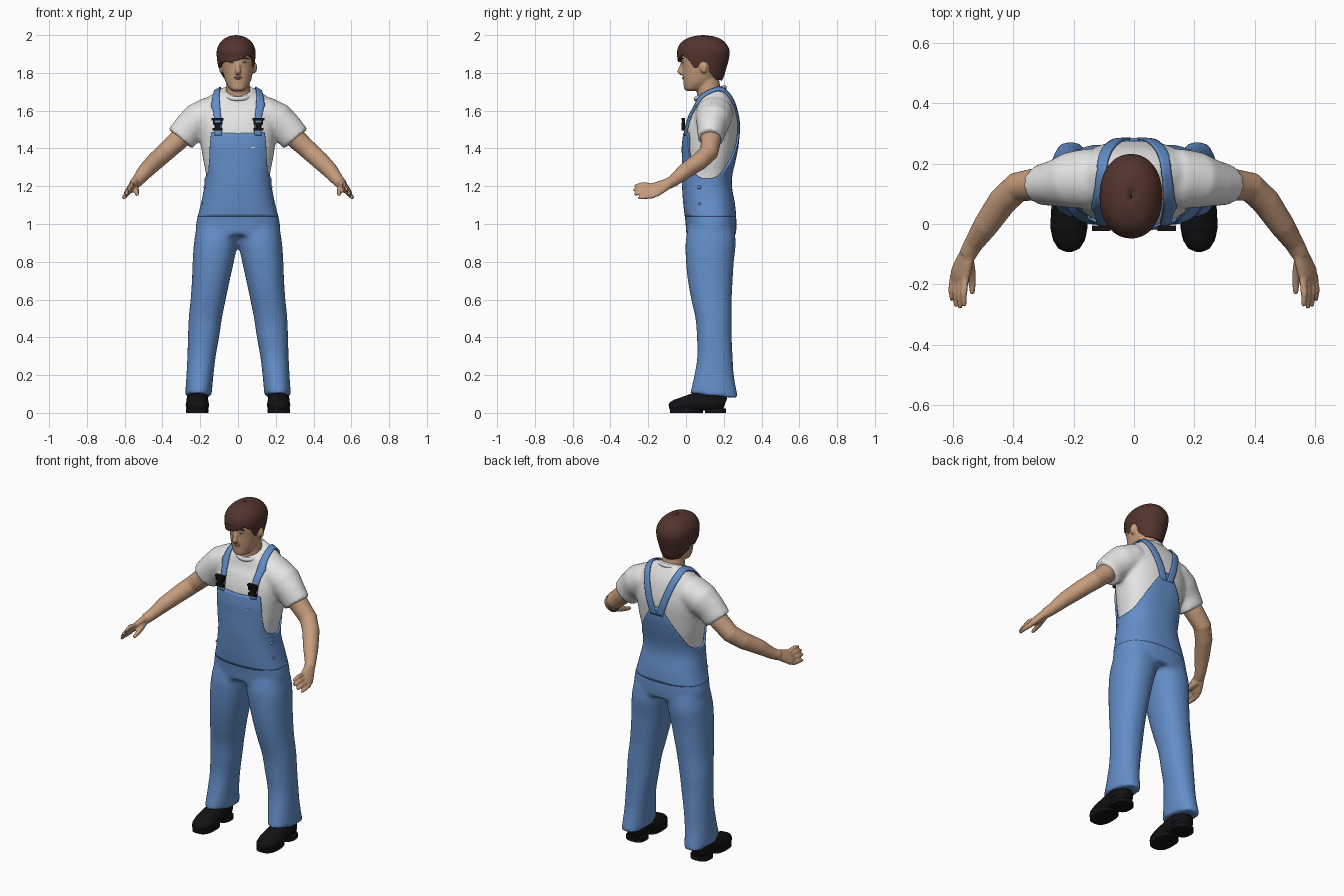
import bpy, bmesh, math
from mathutils import Vector, Matrix

if "Cube" in bpy.data.objects:
    bpy.data.objects.remove(bpy.data.objects["Cube"])

def material(name, rgb):
    m = bpy.data.materials.new(name)
    m.diffuse_color = (*rgb, 1)
    m.use_nodes = True
    m.node_tree.nodes["Principled BSDF"].inputs["Base Color"].default_value = m.diffuse_color
    return m

DENIM = material("denim_blue", (0.125, 0.27, 0.58))
WHITE = material("shirt_white", (0.78, 0.78, 0.78))
SKIN = material("skin", (0.56, 0.33, 0.20))
HAIR = material("hair_brown", (0.085, 0.034, 0.027))
BLACK = material("black", (0.006, 0.006, 0.007))
LIP = material("lip", (0.42, 0.20, 0.14))
IRIS = material("eye_blue", (0.05, 0.11, 0.2))

# ---------- helpers ----------
def smooth_at(table, t):
    """Smooth interpolation of rows keyed by their first column."""
    n = len(table)
    t = min(max(t, table[0][0]), table[-1][0])
    i = max(k for k in range(n - 1) if table[k][0] <= t)
    a, b = table[i], table[i + 1]
    p, q = table[max(i - 1, 0)], table[min(i + 2, n - 1)]
    h = b[0] - a[0]
    u = (t - a[0]) / h
    out = []
    for k in range(1, len(a)):
        ma = (b[k] - p[k]) / (b[0] - p[0]) * h
        mb = (q[k] - a[k]) / (q[0] - a[0]) * h
        out.append((2*u**3 - 3*u**2 + 1)*a[k] + (u**3 - 2*u**2 + u)*ma
                   + (3*u**2 - 2*u**3)*b[k] + (u**3 - u**2)*mb)
    return out

def linear_at(table, t):
    for (a, va), (b, vb) in zip(table, table[1:]):
        if t <= b:
            return va + (vb - va) * max(t - a, 0) / (b - a)
    return table[-1][1]

def skin_rings(bm, rings, cap=True, closed=True):
    vs = [[bm.verts.new(c) for c in r] for r in rings]
    n = len(vs[0])
    for r, s in zip(vs, vs[1:]):
        for i in range(n if closed else n - 1):
            j = (i + 1) % n
            bm.faces.new((r[i], r[j], s[j], s[i]))
    if cap:
        bm.faces.new(vs[0])
        bm.faces.new(vs[-1])

def oval(row, z, a, p=2.5, cx=0):
    """Point on a superellipse; a = 0 is the front, row = half width, front, back."""
    w, yf, yb = row
    f = lambda v: math.copysign(abs(v) ** (2 / p), v)
    return Vector((cx + w * f(math.sin(a)), (yf + yb) / 2 - (yb - yf) / 2 * f(math.cos(a)), z))

def angles(n):
    return [2 * math.pi * i / n - math.pi for i in range(n)]

def tube(bm, pts, radii, side=(0, 0, 1), n=20):
    pts = [Vector(p) for p in pts]
    rings = []
    for i, p in enumerate(pts):
        d = (pts[min(i + 1, len(pts) - 1)] - pts[max(i - 1, 0)]).normalized()
        s = Vector(side)
        s = (s - d * s.dot(d)).normalized()
        r = radii[i] if isinstance(radii[i], tuple) else (radii[i], radii[i])
        rings.append([p + s * r[0] * math.cos(a) + d.cross(s) * r[1] * math.sin(a) for a in angles(n)])
    skin_rings(bm, rings)

def ball(bm, c, size):
    bmesh.ops.create_uvsphere(bm, u_segments=16, v_segments=10, radius=1,
                              matrix=Matrix.Translation(c) @ Matrix.Diagonal((*size, 1)))

def box(bm, c, size):
    bmesh.ops.create_cube(bm, size=1, matrix=Matrix.Translation(c) @ Matrix.Diagonal((*size, 1)))

def finish(bm, name, mat, voxel=0, relax=5, thick=0):
    bmesh.ops.recalc_face_normals(bm, faces=bm.faces)
    me = bpy.data.meshes.new(name)
    bm.to_mesh(me)
    bm.free()
    ob = bpy.data.objects.new(name, me)
    bpy.context.collection.objects.link(ob)
    me.materials.append(mat)
    bpy.context.view_layer.objects.active = ob
    ob.select_set(True)
    bpy.ops.object.shade_smooth_by_angle(angle=math.radians(45))
    ob.select_set(False)
    if voxel:
        m = ob.modifiers.new("blend", 'REMESH')
        m.mode, m.voxel_size, m.use_smooth_shade = 'VOXEL', voxel, True
        s = ob.modifiers.new("relax", 'SMOOTH')
        s.factor, s.iterations = 0.5, relax
    if thick:
        m = ob.modifiers.new("thickness", 'SOLIDIFY')
        m.thickness, m.offset = thick, -1
    return ob

def wrap(name, mat, profile, lo, hi, p, cx=0, n=128, rows=28, thick=0.01):
    """Open garment or hair shell between two edge heights given per angle."""
    bm = bmesh.new()
    rings = []
    for k in range(rows + 1):
        zs = [(a, lo(a) + (hi(a) - lo(a)) * k / rows) for a in angles(n)]
        rings.append([oval(smooth_at(profile, z), z, a, p, cx) for a, z in zs])
    skin_rings(bm, rings, cap=False)
    return finish(bm, name, mat, thick=thick)

# ---------- shirt: torso, sleeves ----------
SHIRT = [(1.12, .17, .0, .235), (1.25, .168, -.008, .235), (1.35, .186, -.01, .255),
         (1.45, .2, -.01, .27), (1.52, .207, .0, .275), (1.58, .205, .02, .268),
         (1.63, .19, .04, .25), (1.67, .155, .05, .225), (1.70, .11, .055, .205), (1.715, .08, .06, .195)]
bm = bmesh.new()
rings = []
for k in range(41):
    z = 1.12 + .595 * k / 40
    ring = [oval(smooth_at(SHIRT, z), z, a, 2.4) for a in angles(64)]
    for v in ring:
        v.z += .4 * (v.y - .14) * min(max((z - 1.58) / .12, 0), 1)
    rings.append(ring)
skin_rings(bm, rings)
for s in (-1, 1):
    tube(bm, [(s*.06, .15, 1.6), (s*.15, .15, 1.585), (s*.21, .145, 1.55), (s*.26, .135, 1.505), (s*.305, .13, 1.45)],
         [.08, (.088, .1), (.094, .093), (.085, .077), (.082, .067)], n=32)
shirt = finish(bm, "shirt", WHITE, voxel=.011)

bm = bmesh.new()
collar = [Vector((.08*math.sin(a), .128 - .078*math.cos(a), 1.693 - .03*math.cos(a))) for a in angles(40)]
skin_rings(bm, [[c + Vector((c.x, c.y - .128, 0)).normalized() * .009 * math.cos(b) + Vector((0, 0, .012*math.sin(b)))
                 for b in angles(10)] for c in collar + collar[:1]], cap=False)
finish(bm, "shirt_collar", WHITE)

# ---------- overalls: trousers, bib, straps ----------
HIPS = [(.9, .222, .002, .262), (1.0, .222, -.002, .267), (1.1, .198, -.014, .26), (1.2, .179, -.021, .243),
        (1.26, .178, -.023, .246), (1.35, .195, -.022, .266), (1.42, .207, -.022, .279), (1.55, .214, -.004, .287)]
LEG = [(.09, .14, .28, .022, .276), (.2, .13, .273, .045, .254), (.3, .118, .268, .06, .247),
       (.4, .1, .265, .058, .242), (.5, .085, .261, .05, .242), (.6, .065, .251, .028, .242),
       (.7, .044, .244, .01, .247), (.8, .022, .24, .0, .253), (.9, .0, .233, -.002, .263), (.98, -.02, .22, .01, .255)]
bm = bmesh.new()
skin_rings(bm, [[oval(smooth_at(HIPS, z), z, a, 2.4) for a in angles(64)] for z in [.94 + .02*k for k in range(13)]])
for s in (-1, 1):
    rings = []
    for k in range(46):
        z = .09 + .89 * k / 45
        x0, x1, yf, yb = smooth_at(LEG, z)
        ring = [oval(((x1 - x0) / 2, yf, yb), z, a, 2.2, s*(x0 + x1) / 2) for a in angles(40)]
        for v in ring:
            v.z -= .1 * (v.y - .15) * max(1 - (z - .09) / .2, 0)
        rings.append(ring)
    skin_rings(bm, rings)
finish(bm, "trousers", DENIM, voxel=.012)

FRONT_EDGE = [(0, 1.48), (.127, 1.485), (.134, 1.44), (.145, 1.36), (.165, 1.28), (.19, 1.24)]
BACK_EDGE = [(0, 1.50), (.03, 1.49), (.08, 1.41), (.12, 1.345), (.165, 1.27), (.19, 1.24)]
def bib_edge(a):
    q = oval((.19, -1, 1), 0, a, 2.4)
    return linear_at(FRONT_EDGE if q.y < 0 else BACK_EDGE, abs(q.x))
wrap("bib", DENIM, HIPS, lambda a: 1.04, bib_edge, 2.4, n=160)

STRAP = [(0, .108, -.012, 1.47), (1, .112, .0, 1.56), (2, .122, .05, 1.66), (3, .122, .12, 1.72),
         (4, .115, .19, 1.73), (5, .09, .25, 1.66), (6, .06, .285, 1.57), (7, .02, .285, 1.45)]
for s, side in ((-1, "right"), (1, "left")):
    bm = bmesh.new()
    rings = []
    for k in range(57):
        x, y, z = smooth_at(STRAP, k / 8)
        rings.append([(s*(x + .0105 * j), y, z) for j in (-2, -1, 0, 1, 2)])
    skin_rings(bm, rings, cap=False, closed=False)
    ob = finish(bm, side + "_strap", DENIM)
    m = ob.modifiers.new("lay_on_shirt", 'SHRINKWRAP')
    m.target, m.wrap_mode, m.offset = shirt, 'ABOVE_SURFACE', .008
    m = ob.modifiers.new("thickness", 'SOLIDIFY')
    m.thickness, m.offset = .008, 0

# buckles, side buttons, bib label
bm = bmesh.new()
for s in (-1, 1):
    for dz, w, h in ((.03, .062, .012), (.008, .05, .01), (-.006, .03, .032), (-.024, .052, .014)):
        box(bm, (s*.108, -.014, 1.525 + dz), (w, .018, h))
    for dx in (-.021, .021):
        box(bm, (s*.108 + dx, -.014, 1.542), (.009, .016, .03))
finish(bm, "strap_buckles", BLACK)
bm = bmesh.new()
for s in (-1, 1):
    ball(bm, (s*.174, .07, 1.195), (.008, .01, .01))
    ball(bm, (s*.19, .07, 1.11), (.007, .007, .007))
finish(bm, "side_buttons", DENIM)
bm = bmesh.new()
box(bm, (.08, -.0165, 1.405), (.018, .008, .006))
finish(bm, "bib_label", WHITE)

# ---------- arms and hands ----------
for s, side in ((-1, "right"), (1, "left")):
    bm = bmesh.new()
    P = lambda *pts: [(s*x, y, z) for x, y, z in pts]
    across = (s*.6, 0, -.78)
    tube(bm, P((.25, .13, 1.51), (.32, .132, 1.44), (.385, .122, 1.38), (.435, .075, 1.335), (.49, -.005, 1.28),
               (.53, -.065, 1.23), (.55, -.1, 1.21)), [.058, .054, .05, .048, .042, .032, .029])
    tube(bm, P((.543, -.08, 1.222), (.56, -.125, 1.2), (.575, -.165, 1.18), (.578, -.19, 1.174)),
         [(.026, .022), (.038, .021), (.046, .019), (.044, .014)], side=across)
    for k, length in ((-1.5, .088), (-.5, .096), (.5, .09), (1.5, .07)):
        x, z = .577 + .0135 * k, 1.175 - .0185 * k
        tube(bm, P((x, -.17, z), (x + .006, -.185 - length*.5, z + .002 - .004*k), (x + .004, -.185 - length, z - .006 - .003*k)),
             [.0125, .0115, .008], n=10)
    tube(bm, P((.55, -.11, 1.195), (.54, -.155, 1.18), (.535, -.195, 1.165), (.535, -.232, 1.155)),
         [.02, .017, .013, .009], n=10)
    finish(bm, side + "_arm", SKIN, voxel=.006, relax=3)

# ---------- head ----------
HEAD = [(1.705, .026, -.002, .06), (1.715, .043, -.01, .09), (1.75, .065, -.013, .14), (1.79, .076, -.018, .175),
        (1.83, .084, -.02, .192), (1.88, .088, -.026, .2), (1.93, .08, -.016, .195), (1.97, .055, .01, .16), (1.985, .02, .05, .12)]
bm = bmesh.new()
skin_rings(bm, [[oval(smooth_at(HEAD, z), z, a, 2.2) for a in angles(40)] for z in [1.705 + .01*k for k in range(29)]])
tube(bm, [(0, .135, 1.6), (0, .13, 1.66), (0, .12, 1.71), (0, .11, 1.79)], [.08, (.07, .07), (.064, .064), (.06, .06)], side=(1, 0, 0))
tube(bm, [(0, -.018, 1.86), (0, -.026, 1.83), (0, -.034, 1.806), (0, -.022, 1.795)], [.007, .011, .015, .012], side=(1, 0, 0), n=12)
for s in (-1, 1):
    ball(bm, (s*.088, .095, 1.828), (.013, .02, .03))
finish(bm, "head", SKIN, voxel=.006, relax=3)

# eyes, brows, mouth
for name, mat, c, size in (("eye", WHITE, (.034, -.016, 1.858), (.014, .007, .006)),
                           ("iris", IRIS, (.034, -.021, 1.858), (.006, .004, .0058)),
                           ("brow", HAIR, (.038, -.018, 1.876), (.019, .008, .0035))):
    bm = bmesh.new()
    for s in (-1, 1):
        ball(bm, (s*c[0], c[1], c[2]), size)
    finish(bm, name + "s", mat)
bm = bmesh.new()
ball(bm, (0, -.014, 1.776), (.022, .007, .003))
ball(bm, (0, -.013, 1.769), (.018, .007, .0035))
finish(bm, "lips", LIP)

# hair shell with a side-swept fringe
HAIRCUT = [(1.74, .066, -.02, .18), (1.78, .08, -.03, .2), (1.83, .094, -.04, .215), (1.88, .102, -.046, .228),
           (1.92, .102, -.046, .23), (1.955, .088, -.03, .212), (1.98, .064, .0, .182), (1.995, .032, .045, .14), (2.0, .003, .085, .095)]
HAIRLINE = [(-180, 1.758), (-130, 1.765), (-108, 1.80), (-94, 1.84), (-80, 1.825), (-66, 1.845), (-45, 1.855), (-10, 1.86),
            (15, 1.872), (38, 1.895), (58, 1.87), (72, 1.825), (82, 1.825), (94, 1.84), (108, 1.80), (130, 1.765), (180, 1.758)]
wrap("hair", HAIR, HAIRCUT, lambda a: linear_at(HAIRLINE, math.degrees(a)), lambda a: 2.0, 2.15, cx=-.01, rows=36, thick=.016)

# ---------- shoes ----------
for s, side in ((-1, "right"), (1, "left")):
    bm = bmesh.new()
    x = s * .215
    tube(bm, [(x, .208, .05), (x, .195, .055), (x, .15, .06), (x, .06, .056), (x, -.01, .042), (x, -.055, .035), (x, -.08, .032), (x, -.09, .03)],
         [(.03, .025), (.052, .044), (.062, .054), (.056, .058), (.044, .062), (.036, .052), (.027, .036), (.012, .015)], n=28)
    tube(bm, [(x, .14, .05), (x, .14, .1), (x, .14, .15)], [.058, .055, .05], side=(1, 0, 0))
    for v in bm.verts:
        v.co.z = max(v.co.z, .012)
    # heel and front sole
    for yf, yb, w in ((-.085, .09, .06), (.1, .212, .058)):
        skin_rings(bm, [[oval((w, yf, yb), z, a, 2.6, x) for a in angles(28)] for z in (0, .024)])
    finish(bm, side + "_shoe", BLACK)
